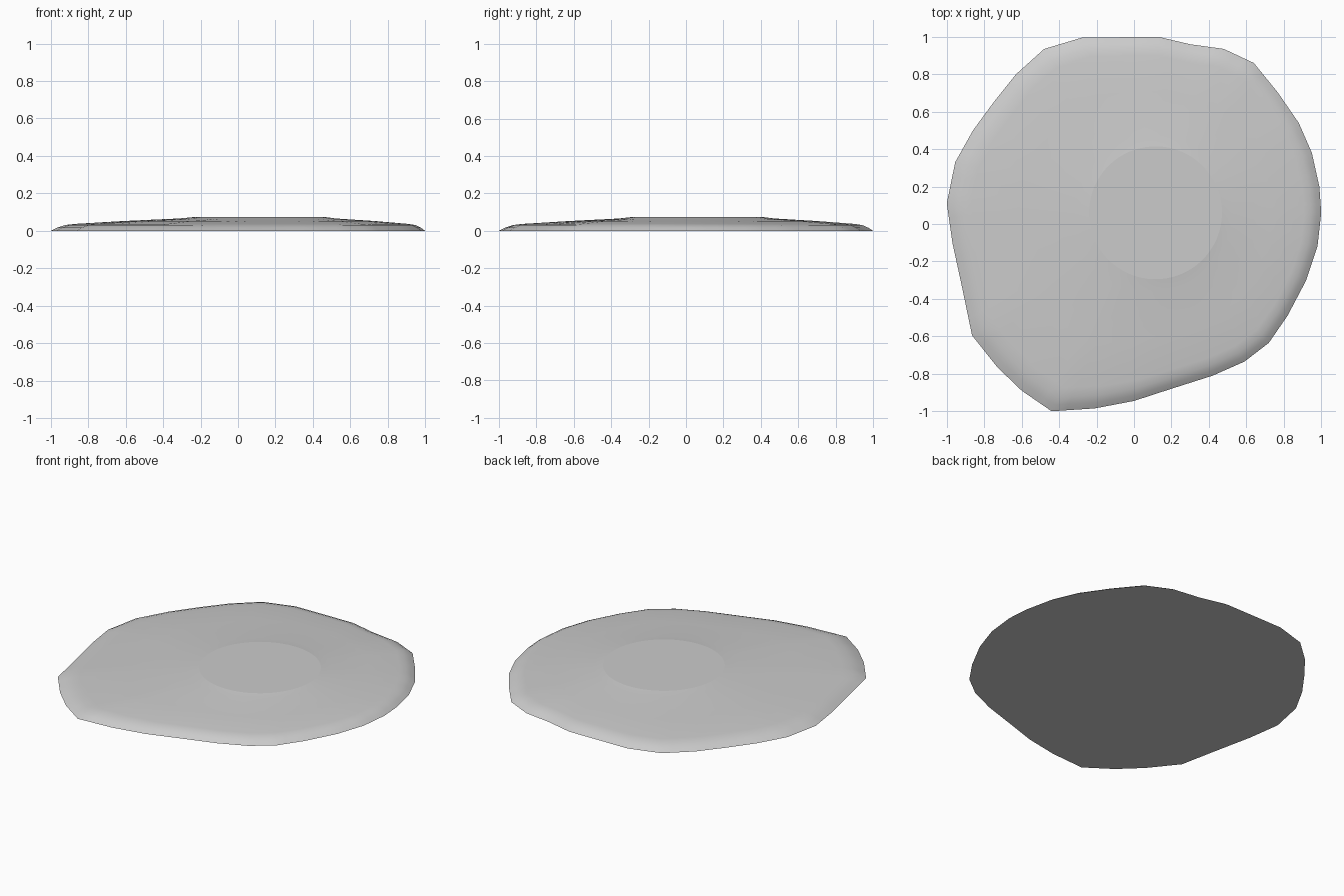
import bpy, bmesh, math
from mathutils import Vector

cube = bpy.data.objects.get("Cube")
if cube:
    bpy.data.objects.remove(cube, do_unlink=True)

# Irregular outline of the slab, counter-clockwise
OUTLINE = [(1, .06), (.99, .2), (.95, .38), (.88, .54), (.77, .7), (.64, .86),
           (.48, .935), (.3, .96), (.13, 1), (-.28, .995), (-.48, .935), (-.63, .8),
           (-.75, .65), (-.86, .5), (-.955, .33), (-1, .11), (-.97, -.1), (-.92, -.33),
           (-.865, -.595), (-.73, -.765), (-.6, -.89), (-.44, -1), (-.21, -.985),
           (0, -.945), (.2, -.88), (.42, -.81), (.59, -.735), (.72, -.635),
           (.82, -.49), (.92, -.3), (.98, -.12)]
CENTRE = Vector((.115, .06))
RADIUS = .355
STEPS = 3

# Sections from rim to raised disc: (fraction towards the disc, height)
SECTIONS = [(0, 0), (.045, .017), (.1, .031), (.17, .037), (.5, .052), (.9, .066), (1, .073)]

grey = bpy.data.materials.new("stone grey")
grey.use_nodes = True
colour = (.6, .6, .6, 1)
grey.diffuse_color = colour
grey.node_tree.nodes["Principled BSDF"].inputs["Base Color"].default_value = colour

# Subdivide the outline so the disc edge is round
rim = []
for i, p in enumerate(OUTLINE):
    a, b = Vector(p), Vector(OUTLINE[(i + 1) % len(OUTLINE)])
    rim += [a.lerp(b, k / STEPS) for k in range(STEPS)]
disc = [CENTRE + (p - CENTRE).normalized() * RADIUS for p in rim]

# Slab: rings bridged from the rim up to the disc, capped on both sides
bm = bmesh.new()
rings = [[bm.verts.new((*r.lerp(d, t), z)) for r, d in zip(rim, disc)] for t, z in SECTIONS]
n = len(rim)
for low, high in zip(rings, rings[1:]):
    for i in range(n):
        j = (i + 1) % n
        bm.faces.new((low[i], low[j], high[j], high[i])).smooth = True
bm.faces.new(rings[-1])
bm.faces.new(rings[0][::-1])

# Crisp edges around the disc and the underside
for ring in (rings[0], rings[-1]):
    for i in range(n):
        bm.edges.get((ring[i], ring[(i + 1) % n])).smooth = False

mesh = bpy.data.meshes.new("slab")
bm.to_mesh(mesh)
bm.free()
mesh.materials.append(grey)
slab = bpy.data.objects.new("slab", mesh)
bpy.context.collection.objects.link(slab)
